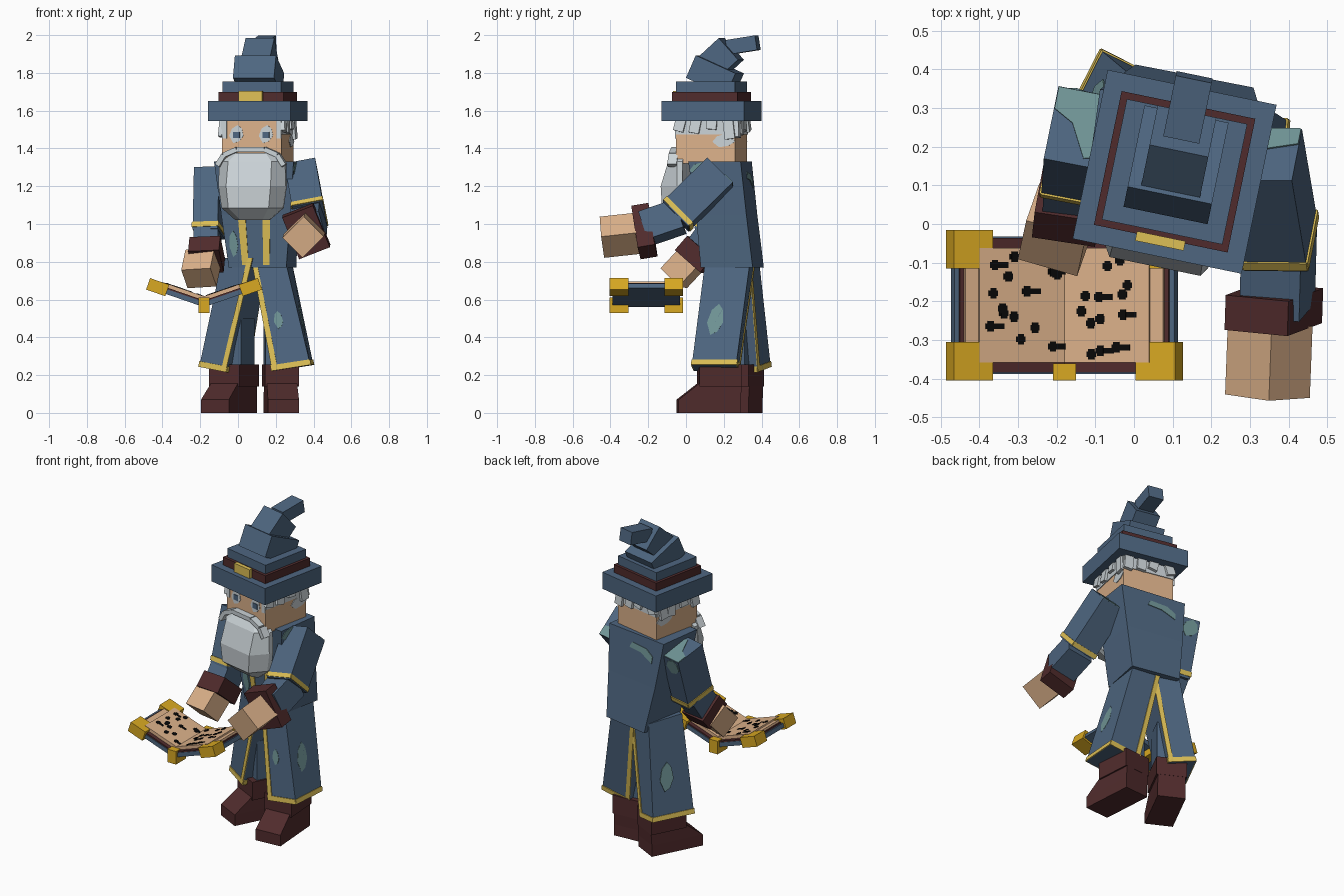
import bpy, bmesh, math, random
from mathutils import Matrix, Vector

if "Cube" in bpy.data.objects:
    bpy.data.objects.remove(bpy.data.objects["Cube"])

random.seed(4)
R = math.radians


def material(name, rgb):
    m = bpy.data.materials.new(name)
    lin = [((c / 255 + 0.055) / 1.055) ** 2.4 if c > 10 else c / 3294 for c in rgb]
    m.diffuse_color = (*lin, 1)
    m.use_nodes = True
    m.node_tree.nodes["Principled BSDF"].inputs["Base Color"].default_value = m.diffuse_color
    return m


BLUE = material("robe blue", (78, 102, 128))
MAROON = material("maroon leather", (80, 43, 44))
GOLD = material("gold trim", (222, 192, 86))
BRASS = material("brass", (216, 168, 34))
SKIN = material("skin and paper", (220, 177, 138))
HAIR = material("grey hair", (202, 210, 214))
TEAL = material("faded teal", (112, 149, 150))
INK = material("black ink", (8, 8, 8))

ID = Matrix.Identity(4)
BLOB = [(.3, 0), (.7, .1), (1, .4), (.9, .8), (.6, 1), (.2, .8), (0, .4)]
SQUARE = [(0, 0), (1, 0), (1, 1), (0, 1)]


def place(x, y, z, yaw=0):
    return Matrix.Translation((x, y, z)) @ Matrix.Rotation(R(yaw), 4, 'Z')


def ring(c, w, d, yaw=0, roll=0, P=ID):
    """Rectangle: front-left, front-right, back-right, back-left."""
    M = P @ place(*c, yaw) @ Matrix.Rotation(R(roll), 4, 'Y')
    return [M @ Vector((sx * w / 2, sy * d / 2, 0)) for sx, sy in ((-1, -1), (1, -1), (1, 1), (-1, 1))]


def loft(name, mat, *rings):
    """Join matching rings into a closed solid; returns all corners."""
    bm = bmesh.new()
    vs = [[bm.verts.new(p) for p in r] for r in rings]
    n = len(rings[0])
    for a, b in zip(vs, vs[1:]):
        for i in range(n):
            j = (i + 1) % n
            bm.faces.new((a[i], a[j], b[j], b[i]))
    bm.faces.new(vs[0][::-1])
    bm.faces.new(vs[-1])
    bmesh.ops.recalc_face_normals(bm, faces=bm.faces)
    me = bpy.data.meshes.new(name)
    bm.to_mesh(me)
    bm.free()
    me.materials.append(mat)
    bpy.context.collection.objects.link(bpy.data.objects.new(name, me))
    return [p for r in rings for p in r]


def box(name, mat, x, y, z, P=ID):
    """Box from (min, max) ranges."""
    c = (sum(x) / 2, sum(y) / 2)
    s = (abs(x[1] - x[0]), abs(y[1] - y[0]))
    return loft(name, mat, ring((*c, z[0]), *s, P=P), ring((*c, z[1]), *s, P=P))


def limb(name, mat, p0, p1, w, d, roll=0, P=ID):
    """Box running from p0 (far end) to p1 (near end)."""
    p0, p1 = Vector(p0), Vector(p1)
    z = (p1 - p0).normalized()
    x = Vector((0, 1, 0)) if abs(z.x) > .5 else Vector((1, 0, 0))
    x = (x - z * x.dot(z)).normalized()
    M = Matrix((x, z.cross(x), z)).transposed().to_4x4() @ Matrix.Rotation(R(roll), 4, 'Z')
    flat = ring((0, 0, 0), w, d)
    return loft(name, mat, *[[P @ (c + M @ v) for v in flat] for c in (p0, p1)])


FACE = {"front": (0, 1, 5, 4), "right": (1, 2, 6, 5), "back": (2, 3, 7, 6),
        "left": (3, 0, 4, 7), "top": (4, 5, 6, 7)}


def patch(name, mat, corners, face, u, v, h=0.005, shape=SQUARE):
    """Thin plate on one face of a block, in 0..1 face coordinates."""
    a, b, c, d = [corners[i] for i in FACE[face]]
    n = (b - a).cross(d - a).normalized() * h
    pts = []
    for s, t in shape:
        s, t = u[0] + s * (u[1] - u[0]), v[0] + t * (v[1] - v[0])
        pts.append(a.lerp(b, s).lerp(d.lerp(c, s), t))
    loft(name, mat, pts, [p + n for p in pts])


def band(name, mat, corners, v):
    for f in ("front", "right", "back", "left"):
        patch(f"{name}_{f}", mat, corners, f, (-0.01, 1.01), v)


# Head, face and hair
H = place(0.105, 0.135, 0, -11.7)
head = box("head", SKIN, (-.16, .16), (-.16, .16), (1.32, 1.56), H)
for i, u in enumerate((.24, .74)):
    patch(f"eye_white_{i}", HAIR, head, "front", (u - .12, u + .12), (.45, .85), .003, BLOB)
    patch(f"eye_{i}", BLUE, head, "front", (u - .05, u + .06), (.56, .7), .006)
    patch(f"temple_hair_{i}", HAIR, head, "front", ((0, .08), (.92, 1))[i], (.55, 1))
for f in ("right", "back", "left"):
    patch(f"hairline_{f}", HAIR, head, f, (0, 1), (.64, 1))
patch("side_hair_right", HAIR, head, "right", (.62, 1), (.36, .66), .004, BLOB)
patch("side_hair_left", HAIR, head, "left", (0, .38), (.36, .66), .004, BLOB)
for side, ang in (("right", 90), ("back", 180), ("left", 270)):
    S = H @ Matrix.Rotation(R(ang), 4, 'Z')
    for i in range(4):
        x = -.125 + i * .082
        drop = random.uniform(.05, .11)
        lean = random.uniform(-.025, .025)
        limb(f"hair_lock_{side}_{i}", HAIR, (x + lean, -.172, 1.555 - drop), (x, -.165, 1.57), .055, .02, P=S)


# Beard and moustache
def beard_ring(z, w, front, back=-.12):
    plan = [(-w, back), (-w, back - .03), (-.66 * w, front), (.66 * w, front), (w, back - .03), (w, back)]
    return [H @ Vector((x, y, z)) for x, y in plan]


loft("beard", HAIR, beard_ring(1.02, .09, -.17), beard_ring(1.085, .165, -.245), beard_ring(1.2, .182, -.25),
     beard_ring(1.33, .178, -.21), beard_ring(1.375, .12, -.175))
arch = [(-.18, 1.31), (-.145, 1.365), (-.075, 1.395), (.075, 1.395), (.145, 1.365), (.18, 1.31)]
for i, (a, b) in enumerate(zip(arch, arch[1:])):
    limb(f"moustache_{i}", HAIR, (a[0], -.175, a[1]), (b[0], -.175, b[1]), .05, .026, P=H)

# Hat
for name, mat, w, z0, z1 in (("hat_brim", BLUE, .446, 1.545, 1.65), ("hat_band", MAROON, .353, 1.65, 1.70),
                             ("hat_tier", BLUE, .318, 1.70, 1.755)):
    box(name, mat, (-w / 2, w / 2), (-w / 2, w / 2), (z0, z1), H)
box("hat_buckle", GOLD, (-.064, .064), (-.195, -.17), (1.64, 1.705), H)
limb("hat_cone", BLUE, (0, -.008, 1.726), (0, .045, 1.845), .222, .235, P=H)
limb("hat_bend", BLUE, (0, -.019, 1.813), (0, .107, 1.927), .155, .155, P=H)
limb("hat_tip", BLUE, (0, .09, 1.935), (0, .25, 1.96), .095, .078, P=H)

# Torso
hip, waist, chest = (ring((.13, .245, .77), .31, .28, -11), ring((.115, .215, 1.05), .37, .27, -9),
                     ring((.103, .18, 1.33), .425, .28, -8))
lower = loft("robe_lower_torso", BLUE, hip, waist)
upper = loft("robe_upper_torso", BLUE, waist, chest)
for i, (x0, x1) in enumerate(((.24, .35), (.6, .71))):
    patch(f"robe_front_trim_{i}", GOLD, lower, "front", (x0, x1), (.05, 1))
    patch(f"robe_chest_trim_{i}", GOLD, upper, "front", (x0, x1), (0, .4))
patch("belly_fade", TEAL, lower, "front", (.06, .2), (.2, .7), .004, BLOB)
patch("collar_fade", TEAL, upper, "right", (.0, .5), (.72, 1), .004, BLOB)
patch("back_fade", TEAL, upper, "back", (.4, .85), (.5, .8), .004,
      [(0, .6), (.5, .5), (1, 0), (1, .5), (.7, .9), (.1, 1)])

# Robe skirts, trimmed on hem and inner edges
skirt_l = loft("left_skirt", BLUE, ring((-.075, .295, .23), .16, .265, -27, 10), ring((.035, .245, .82), .17, .24, -18))
skirt_r = loft("right_skirt", BLUE, ring((.29, .155, .238), .205, .235, -4, -9), ring((.175, .235, .82), .18, .24, -8))
for name, sk, fu, bu, out in (("left", skirt_l, (.83, 1), (0, .17), "left"), ("right", skirt_r, (0, .15), (.85, 1), "right")):
    patch(f"{name}_skirt_front_trim", GOLD, sk, "front", fu, (0, 1))
    patch(f"{name}_skirt_back_trim", GOLD, sk, "back", bu, (0, 1))
    band(f"{name}_hem", GOLD, sk, (0, .05))
    patch(f"{name}_skirt_fade", TEAL, sk, out, (.22, .58), (.28, .57), .004, BLOB)
patch("front_fade", TEAL, skirt_r, "front", (.3, .55), (.36, .52), .004, BLOB)

# Trousers and boots
for name, P, x in (("left", place(-.02, .275, 0, -27), (-.06, .08)), ("right", place(.225, .18, 0, 4), (-.085, .06))):
    box(f"{name}_trouser", BLUE, x, (-.08, .08), (.24, .5), P)
    box(f"{name}_boot_shaft", MAROON, (-.09, .09), (-.115, .11), (.14, .255), P)
    loft(f"{name}_boot_foot", MAROON, ring((0, -.06, 0), .165, .33, P=P), ring((0, -.06, .07), .165, .33, P=P),
         ring((0, 0, .16), .16, .22, P=P))

# Left arm, hanging with bent elbow
arm = limb("left_upper_arm", BLUE, (-.155, .15, .945), (-.148, .25, 1.275), .135, .2, -11)
band("left_sleeve_trim", GOLD, arm, (.04, .12))
patch("left_shoulder_fade", TEAL, arm, "top", (.01, .99), (.0, .99), .004,
      [(0, 1), (1, 1), (1, .15), (.75, .1), (.4, .55), (0, .7)])
patch("left_arm_fade", TEAL, arm, "back", (.2, .95), (.7, 1), .004, BLOB)
limb("left_forearm", BLUE, (-.165, .06, .84), (-.16, .16, .98), .13, .16, -6)
limb("left_cuff", MAROON, (-.17, .02, .8), (-.163, .085, .875), .165, .18, -8)
limb("left_hand", SKIN, (-.207, -.065, .713), (-.185, .035, .82), .16, .14, -14)

# Right arm, reaching forward
arm = limb("right_upper_arm", BLUE, (.38, -.055, 1.04), (.34, .18, 1.27), .165, .19, -8)
band("right_sleeve_trim", GOLD, arm, (.02, .1))
patch("right_shoulder_fade", TEAL, arm, "top", (.01, .99), (.5, .99), .004, [(0, 0), (1, .4), (1, 1), (0, 1)])
limb("right_forearm", BLUE, (.37, -.22, .975), (.375, -.03, 1.04), .16, .16, -15)
limb("right_cuff", MAROON, (.36, -.265, .955), (.363, -.175, .97), .175, .24, -22)
limb("right_hand", SKIN, (.345, -.445, .93), (.352, -.26, .95), .16, .15, -45)

# Open book: two sloping halves around a spine
for name, s in (("left", -1), ("right", 1)):
    P = Matrix.Translation((-.18, -.21, .56)) @ Matrix.Rotation(R(-19 * s), 4, 'Y')

    def span(a, b):
        return tuple(sorted((a * s, b * s)))

    box(f"book_{name}_cover", BLUE, span(0, .31), (-.178, .178), (0, .026), P)
    box(f"book_{name}_lining", MAROON, span(0, .297), (-.174, .174), (.026, .034), P)
    box(f"book_{name}_page_block", SKIN, span(0, .286), (-.148, .148), (.034, .046), P)
    page = box(f"book_{name}_page", SKIN, span(0, .25), (-.148, .148), (.046, .054), P)
    for k, y in (("front", -.195), ("back", .095)):
        box(f"book_{name}_{k}_corner", BRASS, span(.213, .32), (y, y + .1), (-.012, .052), P)
    # Scribbled marks
    for i in range(15):
        u, v = random.uniform(.06, .84), random.uniform(.04, .9)
        w = random.choice((.1, .1, .2)) if u < .75 else .1
        patch(f"ink_{name}_{i}", INK, page, "top", (u, u + w), (v, v + .05), .002)
        patch(f"ink_dot_{name}_{i}", INK, page, "top", (u + .02, u + .085), (v - .02, v + .07), .003)
for name, y in (("front", -.405), ("back", -.115)):
    box(f"book_spine_{name}_cap", BRASS, (-.21, -.15), (y, y + .1), (.53, .575))
    box(f"book_spine_{name}_tip", BRASS, (-.21, -.15), (y, y + .045) if name == "front" else (y + .055, y + .1), (.575, .612))
